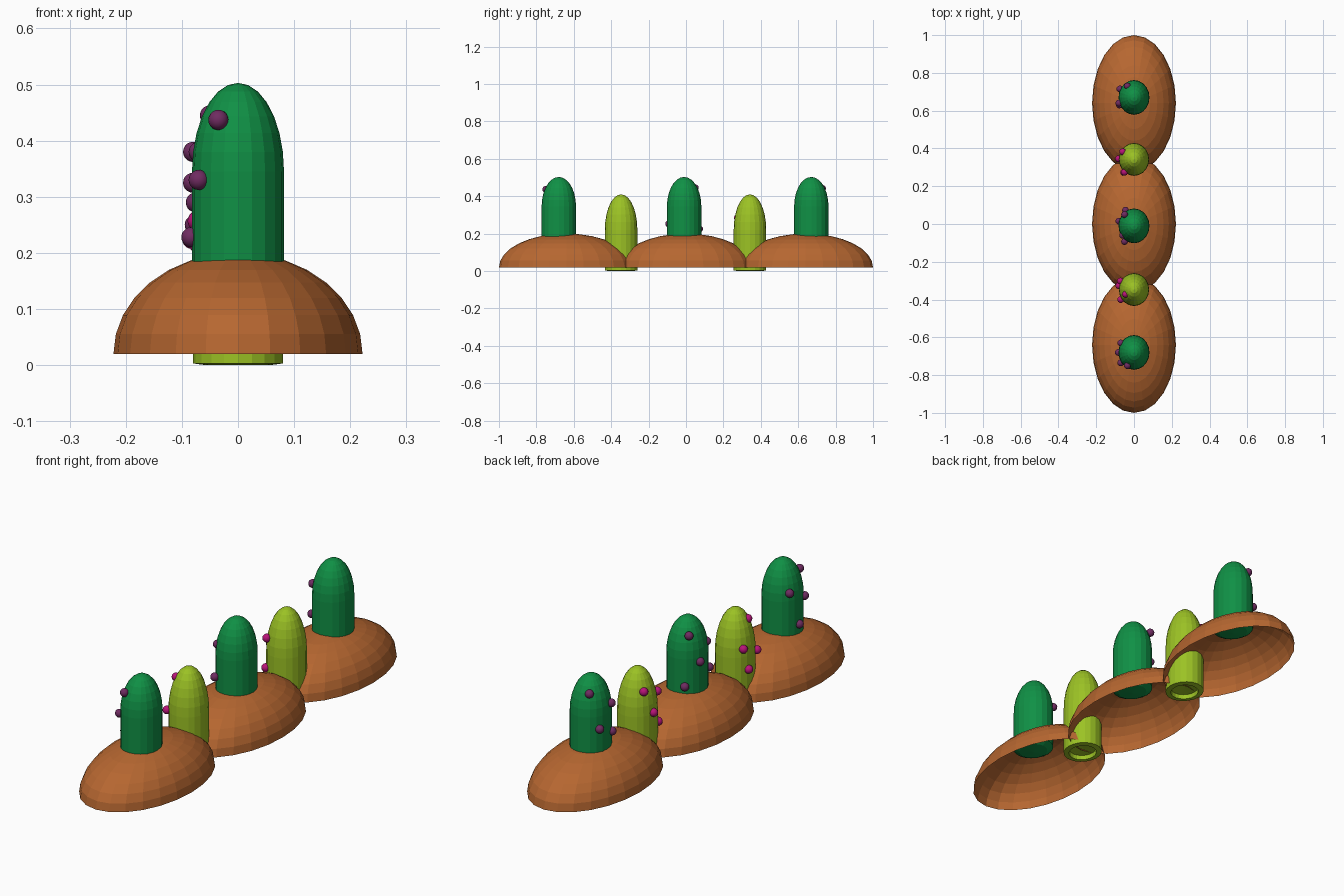
import bpy, bmesh, math

if "Cube" in bpy.data.objects:
    bpy.data.objects.remove(bpy.data.objects["Cube"])


def material(name, rgb):
    m = bpy.data.materials.new(name)
    m.diffuse_color = (*rgb, 1)
    m.use_nodes = True
    m.node_tree.nodes["Principled BSDF"].inputs["Base Color"].default_value = m.diffuse_color
    return m


SOIL = material("brown_soil", (0.47, 0.135, 0.03))
GREEN = material("deep_green", (0.005, 0.28, 0.06))
LIME = material("lime_green", (0.33, 0.54, 0.018))
PLUM = material("plum", (0.16, 0.025, 0.12))
MAGENTA = material("magenta", (0.48, 0.007, 0.19))


def lathe(name, profile, rx, ry, y, mat, segs):
    """Revolve (unit radius, z) points from bottom to top into an elliptical body."""
    bm = bmesh.new()
    rings = []
    for r, z in profile:
        if r < 1e-4:
            rings.append([bm.verts.new((0, y, z))] * segs)
        else:
            angles = [math.tau * j / segs for j in range(segs)]
            rings.append([bm.verts.new((rx * r * math.cos(a), y + ry * r * math.sin(a), z))
                          for a in angles])
    for low, high in zip(rings, rings[1:]):
        for j in range(segs):
            k = (j + 1) % segs
            corners = list(dict.fromkeys((low[j], low[k], high[k], high[j])))
            bm.faces.new(corners)
    mesh = bpy.data.meshes.new(name)
    bm.to_mesh(mesh)
    bm.free()
    mesh.materials.append(mat)
    ob = bpy.data.objects.new(name, mesh)
    bpy.context.collection.objects.link(ob)
    return ob


def dome(z0, height, steps):
    """Quarter-ellipse profile from full radius up to the pole."""
    return [(math.cos(t), z0 + height * math.sin(t))
            for t in (math.pi / 2 * i / steps for i in range(steps + 1))]


def berries(name, y, mat, spots):
    """Small round berries given as (x, y offset, z)."""
    bm = bmesh.new()
    for x, dy, z in spots:
        new = bmesh.ops.create_uvsphere(bm, u_segments=16, v_segments=10, radius=0.018)
        bmesh.ops.translate(bm, verts=new["verts"], vec=(x, y + dy, z))
    for f in bm.faces:
        f.smooth = True
    mesh = bpy.data.meshes.new(name)
    bm.to_mesh(mesh)
    bm.free()
    mesh.materials.append(mat)
    bpy.context.collection.objects.link(bpy.data.objects.new(name, mesh))


# Open-bottomed soil mounds
for i, y in enumerate((-0.64, 0, 0.64)):
    lathe(f"soil_mound_{i + 1}", dome(0.02, 0.18, 8), 0.222, 0.36, y, SOIL, 24)

# Tall dark stems, rounded underneath, rising from the mounds
tall = [(0, 0.15), (0.7, 0.155), (1, 0.17)] + dome(0.345, 0.158, 7)
tall_spots = {
    -0.68: [(-0.035, -0.07, 0.437), (-0.07, 0.05, 0.38),
            (-0.07, -0.055, 0.33), (-0.083, 0, 0.228)],
    -0.01: [(-0.05, 0.06, 0.445), (-0.06, -0.05, 0.383), (-0.08, 0.025, 0.325),
            (-0.05, -0.083, 0.252), (-0.045, 0.083, 0.225)],
    0.67: [(-0.035, 0.06, 0.442), (-0.08, -0.03, 0.38),
           (-0.075, 0.045, 0.29), (-0.077, -0.04, 0.25)],
}
for i, (y, spots) in enumerate(tall_spots.items()):
    lathe(f"tall_stem_{i + 1}", tall, 0.082, 0.092, y, GREEN, 20)
    berries(f"plum_berries_{i + 1}", y, PLUM, spots)

# Short lime stems between the mounds, with a hollow foot
short = [(0, 0.025), (0.7, 0.02), (0.72, 0.0), (1, 0.003)] + dome(0.22, 0.19, 7)
short_spots = {
    -0.347: [(-0.045, -0.025, 0.36), (-0.072, 0.045, 0.257),
             (-0.07, -0.053, 0.217), (-0.08, 0.02, 0.16)],
    0.342: [(-0.06, 0.04, 0.325), (-0.05, -0.068, 0.285),
            (-0.082, 0.003, 0.225), (-0.055, -0.068, 0.152)],
}
for i, (y, spots) in enumerate(short_spots.items()):
    lathe(f"short_stem_{i + 1}", short, 0.08, 0.087, y, LIME, 20)
    berries(f"magenta_berries_{i + 1}", y, MAGENTA, spots)
